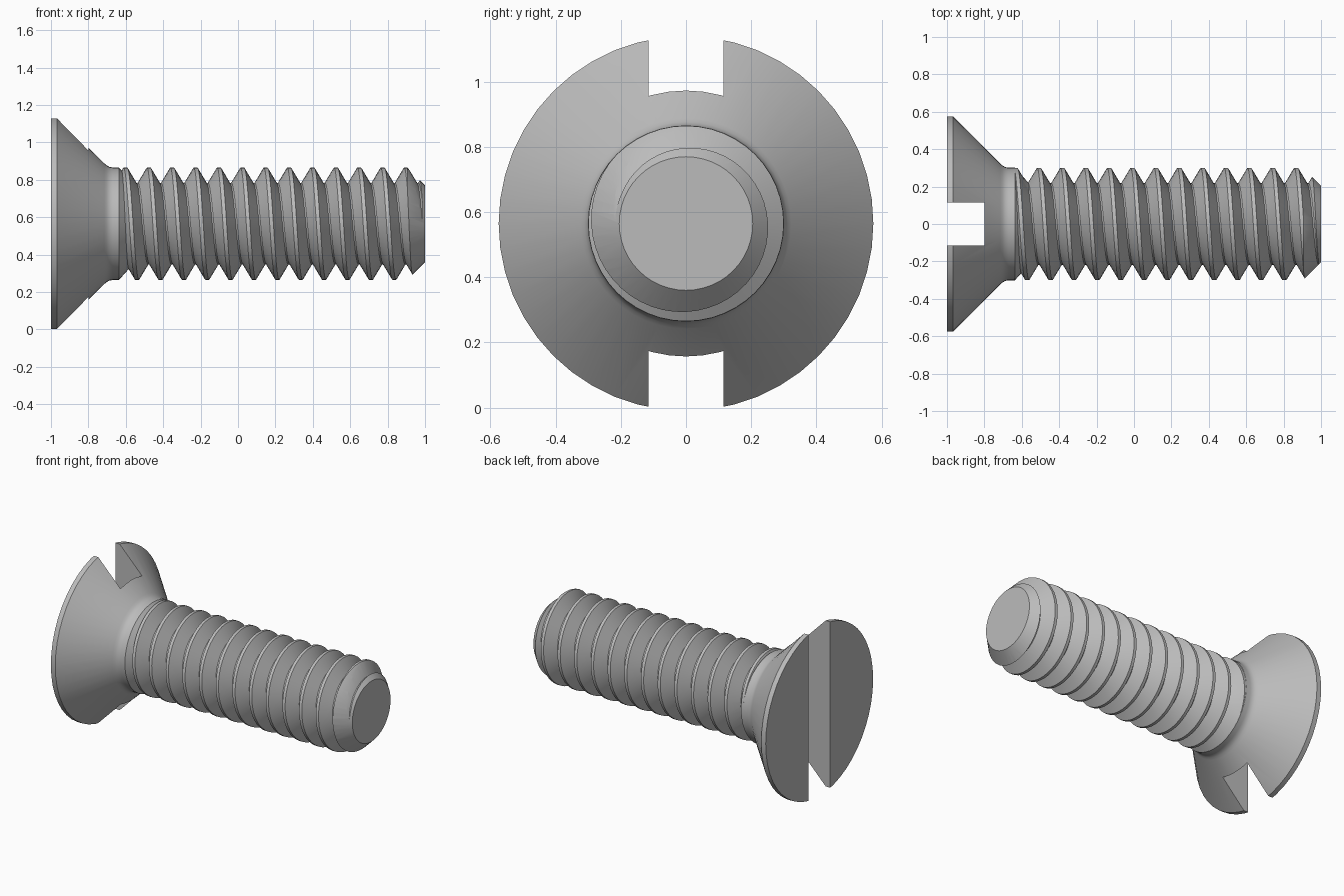
import bpy, bmesh, math

if "Cube" in bpy.data.objects:
    bpy.data.objects.remove(bpy.data.objects["Cube"])

N = 48            # sides around the axis
ZC = 0.565        # height of the screw axis
PITCH = 0.125
CREST_X = 0.898   # crest position on the upper side
R_OUT, R_ROOT = 0.30, 0.218
HALF_CREST, HALF_ROOT = 0.01, 0.004

steel = bpy.data.materials.new("steel grey")
steel.diffuse_color = (0.5, 0.5, 0.5, 1)
steel.use_nodes = True
steel.node_tree.nodes["Principled BSDF"].inputs["Base Color"].default_value = steel.diffuse_color


def point(x, r, a):
    return (x, r * math.sin(a), ZC + r * math.cos(a))


def make_object(name, bm):
    bmesh.ops.recalc_face_normals(bm, faces=bm.faces)
    mesh = bpy.data.meshes.new(name)
    bm.to_mesh(mesh)
    bm.free()
    obj = bpy.data.objects.new(name, mesh)
    mesh.materials.append(steel)
    bpy.context.collection.objects.link(obj)
    return obj


def surface(name, columns):
    """Closed skin from profile columns running around the axis."""
    bm = bmesh.new()
    cols = [[bm.verts.new(p) for p in col] for col in columns]
    for a, b in zip(cols, cols[1:]):
        for i in range(len(a) - 1):
            bm.faces.new((a[i], a[i + 1], b[i + 1], b[i]))
    bmesh.ops.remove_doubles(bm, verts=bm.verts, dist=2e-5)
    bmesh.ops.dissolve_degenerate(bm, edges=bm.edges, dist=1e-5)
    return make_object(name, bm)


def lathe(name, profile):
    return surface(name, [[point(x, r, 2 * math.pi * (j % N) / N) for x, r in profile]
                          for j in range(N + 1)])


def boolean(target, tool, operation):
    mod = target.modifiers.new(operation, 'BOOLEAN')
    mod.operation, mod.object, mod.solver = operation, tool, 'EXACT'
    bpy.context.view_layer.objects.active = target
    bpy.ops.object.modifier_apply(modifier=mod.name)
    bpy.data.objects.remove(tool)


def thread_radius(d):
    """Radius at axial distance d from a crest centre."""
    d = abs((d + PITCH / 2) % PITCH - PITCH / 2)
    t = (d - HALF_CREST) / (PITCH / 2 - HALF_ROOT - HALF_CREST)
    return R_OUT + (R_ROOT - R_OUT) * min(1, max(0, t))


# Helical thread, clamped to flat ends
X0, X1 = -0.65, 1.06
offsets = [-HALF_CREST, HALF_CREST, PITCH / 2 - HALF_ROOT, PITCH / 2 + HALF_ROOT]
columns = []
for j in range(N + 1):
    shift = CREST_X - PITCH * j / N
    a = 2 * math.pi * (j % N) / N
    col = [point(X0, 0, 0)]
    for k in range(-15, 5):
        for o in offsets:
            x = min(X1, max(X0, shift + k * PITCH + o))
            col.append(point(x, thread_radius(x - shift), a))
    columns.append(col + [point(X1, 0, 0)])
screw = surface("slotted_screw", columns)

# Chamfered tip
envelope = lathe("tip_envelope", [(-0.8, 0), (-0.8, 0.4), (0.805, 0.4), (1, 0.205), (1, 0)])
boolean(screw, envelope, 'INTERSECT')

# Countersunk head, neck and thread run-out
head = lathe("head", [(-1, 0), (-1, 0.575), (-0.967, 0.575), (-0.715, 0.323), (-0.702, 0.312),
                      (-0.688, 0.304), (-0.67, 0.301), (-0.637, 0.301), (-0.555, 0.21), (-0.555, 0)])
boolean(screw, head, 'UNION')

# Driver slot across the head
bm = bmesh.new()
bmesh.ops.create_cube(bm, size=1)
for v in bm.verts:
    v.co = (-0.95 + v.co.x * 0.3, v.co.y * 0.23, ZC + v.co.z * 2)
boolean(screw, make_object("slot_cutter", bm), 'DIFFERENCE')

# Smooth shading with crisp edges
bpy.ops.object.select_all(action='DESELECT')
screw.select_set(True)
bpy.context.view_layer.objects.active = screw
bpy.ops.object.shade_smooth_by_angle(angle=math.radians(25))
